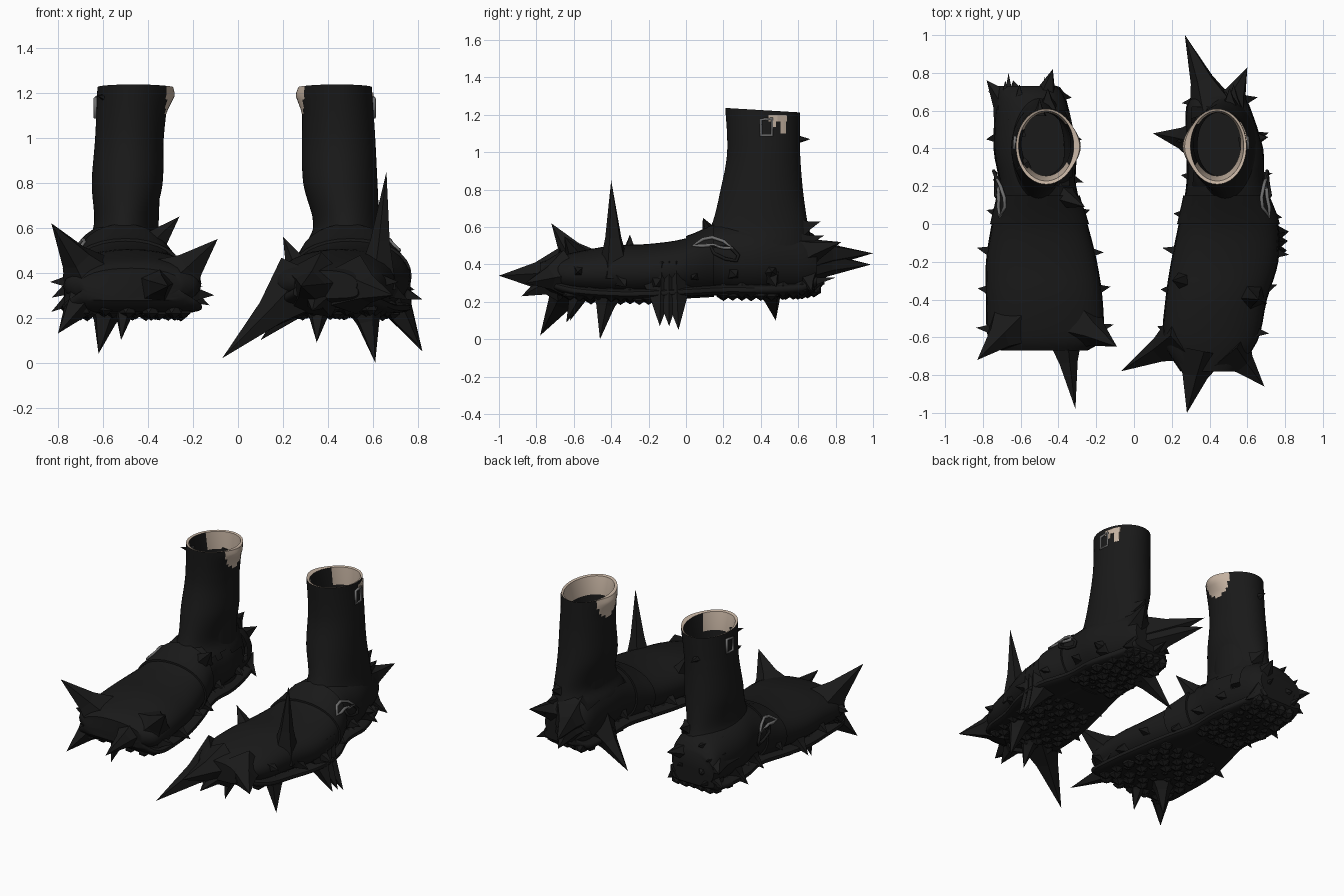
import bpy, bmesh, math, random
from mathutils import Vector

random.seed(4)
if "Cube" in bpy.data.objects:
    bpy.data.objects.remove(bpy.data.objects["Cube"])


def material(name, r, g, b):
    m = bpy.data.materials.new(name)
    m.use_nodes = True
    m.diffuse_color = (r, g, b, 1)
    node = m.node_tree.nodes["Principled BSDF"]
    node.inputs["Base Color"].default_value = (r, g, b, 1)
    node.inputs["Roughness"].default_value = 0.7
    return m


LEATHER = material("black leather", 0.010, 0.010, 0.010)
LINING = material("tan lining", 0.56, 0.45, 0.36)
METAL = material("grey metal", 0.16, 0.16, 0.16)


def finish(bm, name, mats, smooth=True):
    bmesh.ops.recalc_face_normals(bm, faces=bm.faces)
    mesh = bpy.data.meshes.new(name)
    bm.to_mesh(mesh)
    bm.free()
    ob = bpy.data.objects.new(name, mesh)
    bpy.context.collection.objects.link(ob)
    for m in mats:
        mesh.materials.append(m)
    if smooth:
        bpy.ops.object.select_all(action='DESELECT')
        ob.select_set(True)
        bpy.context.view_layer.objects.active = ob
        bpy.ops.object.shade_smooth_by_angle(angle=math.radians(40))


def loft(bm, rings, rule=None):
    """Skin a list of point rings and close both ends."""
    loops = [[bm.verts.new(p) for p in ring] for ring in rings]
    n = len(loops[0])
    for k, (a, b) in enumerate(zip(loops, loops[1:])):
        for i in range(n):
            j = (i + 1) % n
            f = bm.faces.new((a[i], a[j], b[j], b[i]))
            if rule:
                f.material_index = rule(k, i)
    bm.faces.new(loops[0])
    bm.faces.new(loops[-1])


def power(v, e):
    return math.copysign(abs(v) ** e, v)


def resample(sections, steps):
    """Smoothly resample section tuples (Catmull-Rom)."""
    out = []
    last = len(sections) - 1
    for i in range(last):
        p = [sections[max(0, min(last, i + d))] for d in (-1, 0, 1, 2)]
        for s in range(steps):
            t = s / steps
            out.append([b + 0.5 * t * (c - a + t * (2*a - 5*b + 4*c - d + t * (3*(b - c) + d - a)))
                        for a, b, c, d in zip(*p)])
    return out + [list(sections[-1])]


BOX = 0.94


def foot_ring(side, y, x_in, x_out, low, high, grow=0.0, box=BOX, n=32):
    cx, cz = (x_in + x_out) / 2, (low + high) / 2
    rx, rz = (x_out - x_in) / 2 + grow, (high - low) / 2 + grow
    return [(side * (cx + rx * power(math.cos(a), box)), y, cz + rz * power(math.sin(a), box))
            for a in (math.tau * i / n for i in range(n))]


def foot_side(rows, y, z):
    """Outer x of the foot at a given y and z."""
    _, xi, xo, low, high = min(rows, key=lambda r: abs(r[0] - y))
    s = min(1, abs(z - (low + high) / 2) / ((high - low) / 2)) ** (1 / BOX)
    return (xi + xo) / 2 + (xo - xi) / 2 * math.sqrt(1 - s * s) ** BOX


def spike(bm, tip, base, r, sides=5):
    """Flared pyramid from a buried base to a sharp tip."""
    tip, base = Vector(tip), Vector(base)
    axis = (tip - base).normalized()
    u = axis.orthogonal().normalized()
    v = axis.cross(u)
    rings = []
    for t, k in ((-0.1, 1.4), (0.35, 0.65)):
        rings.append([bm.verts.new(base.lerp(tip, t) + r * k * (u * math.cos(a) + v * math.sin(a)))
                      for a in (math.tau * i / sides for i in range(sides))])
    point = bm.verts.new(tip)
    for i in range(sides):
        j = (i + 1) % sides
        bm.faces.new((rings[0][i], rings[0][j], rings[1][j], rings[1][i]))
        bm.faces.new((rings[1][i], rings[1][j], point))
    bm.faces.new(rings[0])


def wire(name, points, r, mat):
    cu = bpy.data.curves.new(name, 'CURVE')
    cu.dimensions = '3D'
    cu.bevel_depth = r
    cu.bevel_resolution = 1
    sp = cu.splines.new('POLY')
    sp.points.add(len(points) - 1)
    for p, co in zip(sp.points, points):
        p.co = (*co, 1)
    sp.use_cyclic_u = True
    cu.materials.append(mat)
    bpy.context.collection.objects.link(bpy.data.objects.new(name, cu))


def build_boot(label, side, foot, shaft, spikes):
    # Foot upper, sole and instep strap; the upper is open under the shaft
    dense = resample(foot, 4)
    strap = [s for s in dense if -0.02 < s[0] < 0.18]
    z, xi, xo, yf, yb = shaft[-1]
    mid_x, mid_y = side * (xi + xo) / 2, (yf + yb) / 2
    for part, rings in (
            ("foot", [foot_ring(side, *s) for s in dense]),
            ("sole", [foot_ring(side, *s[:3], s[3], s[3] + 0.05, 0.004, 0.6) for s in dense]),
            ("instep_strap", [foot_ring(side, *s, grow=0.012) for s in strap])):
        bm = bmesh.new()
        loft(bm, rings)
        if part == "foot":
            inside = [f for f in bm.faces for c in [f.calc_center_median()]
                      if c.z > 0.4 and abs(c.x - mid_x) < 0.13 and abs(c.y - mid_y) < 0.2]
            bmesh.ops.delete(bm, geom=inside, context='FACES')
        finish(bm, f"{label}_{part}", [LEATHER])

    # Tread lugs, with a bare arch
    bm = bmesh.new()
    for row, s in enumerate(dense[3:-4]):
        if s in strap:
            continue
        for k in range(5):
            x = s[1] + (s[2] - s[1]) * (0.13 + 0.17 * k + 0.06 * (row % 2))
            new = bmesh.ops.create_icosphere(bm, subdivisions=1, radius=0.044)["verts"]
            bmesh.ops.translate(bm, verts=new, vec=(
                side * x, s[0], s[3] + 0.018 + random.uniform(-.01, .01)))
    finish(bm, label + "_tread", [LEATHER])

    # Shaft: outer wall, rim and hollow lined inside
    n = 64
    rows = resample(shaft, 12)
    outer = len(rows)
    rows += [(z - 0.005, xi + .014, xo - .014, yf + .018, yb - .012),
             (z - 0.12, xi + .03, xo - .03, yf + .045, yb - .02),
             (0.56, xi + .05, xo - .03, yf + .045, yb - .02),
             (0.275, xi + .05, xo - .03, yf + .045, yb - .02)]

    def shaft_ring(k, row):
        z, xi, xo, yf, yb = row
        pts = []
        for i in range(n):
            c, s = math.cos(math.tau * i / n), math.sin(math.tau * i / n)
            flare = 0.03 * max(0, -c) ** 8 * max(0, 1 - abs(z - 1.19) / 0.08) if k < outer else 0
            tilt = -0.012 * s if z > 1.05 else 0
            pts.append((side * ((xi + xo) / 2 + (xo - xi) / 2 * c - flare),
                        (yf + yb) / 2 + (yb - yf) / 2 * s, z + tilt))
        return pts

    def lining(k, i):
        off = (i + 1 - n / 2) / n
        if k == outer - 1:
            return 1
        if k >= outer:
            torn = side < 0 and abs(off) > 0.42
            return int(k == outer and abs(off) > 0.1 and not torn)
        mid = (rows[k][0] + rows[k + 1][0]) / 2
        return int((off / 0.085) ** 2 + ((mid - 1.21) / 0.12) ** 2 < 1)

    bm = bmesh.new()
    loft(bm, [shaft_ring(k, r) for k, r in enumerate(rows)], lining)
    finish(bm, label + "_shaft", [LEATHER, LINING])

    def rim_x(y, out):
        t = (y - mid_y) / ((yb - yf) / 2)
        return mid_x + side * ((xo - xi) / 2 * math.sqrt(1 - t * t) + out)

    # Buckles: metal frame and leather loop on the instep, small frame near the rim
    for part, mat, points in (
            ("instep_buckle", METAL, ((.04, .50), (.09, .535), (.14, .545), (.20, .525), (.25, .485),
                                      (.20, .49), (.14, .505), (.09, .50))),
            ("instep_loop", LEATHER, ((.13, .50), (.24, .49), (.28, .45), (.27, .42), (.21, .43), (.15, .46)))):
        wire(f"{label}_{part}", [(side * (foot_side(dense, y, z) + 0.02), y, z) for y, z in points], 0.010, mat)
    wire(label + "_rim_buckle", [(rim_x(y, 0.009), y, z) for y, z in (
        (.40, 1.09), (.40, 1.175), (.46, 1.18), (.46, 1.09))], 0.009, METAL)

    # Torn tan tab beside the left rim buckle
    if side > 0:
        bm = bmesh.new()
        for y0, y1, low, high in ((.44, .54, 1.165, 1.20), (.455, .48, 1.135, 1.17), (.505, .535, 1.10, 1.17)):
            loft(bm, [[(rim_x(y, o), y, z) for o, z in ((.001, low), (.009, low), (.009, high), (.001, high))]
                      for y in (y0, (y0 + y1) / 2, y1)])
        finish(bm, label + "_rim_tab", [LINING], False)

    # Large spikes, then small random ones around the welt and heel
    bm = bmesh.new()
    for tip, base, r in spikes:
        spike(bm, (side * tip[0], *tip[1:]), (side * base[0], *base[1:]), r)
    for s in dense[3:-2:4]:
        for edge, out in ((s[1], -1), (s[2], 1)):
            h = s[3] + random.uniform(0.06, 0.14)
            d = random.uniform(0.03, 0.06)
            spike(bm, (side * (edge + out * d), s[0] + random.uniform(-.03, .03), h - random.uniform(0, .08)),
                  (side * (edge - out * 0.05), s[0], h), 0.05, 4)
    heel = foot[0]
    for k in range(5):
        hx = heel[1] + (heel[2] - heel[1]) * random.uniform(0.1, 0.9)
        h = 0.3 + 0.075 * k
        spike(bm, (side * hx, 0.8 - 0.02 * k, h + 0.03), (side * hx, 0.63, h), 0.045, 4)
    finish(bm, label + "_spikes", [LEATHER], False)


# Foot rows: y, inner x, outer x, bottom, top.  Shaft rows: z, inner x, outer x, front, back.
right_foot = [(.73, .41, .72, .29, .50), (.65, .36, .73, .25, .58), (.4, .31, .74, .24, .62),
              (.2, .31, .71, .24, .62), (0, .25, .75, .23, .54), (-.2, .20, .78, .22, .51),
              (-.4, .17, .78, .22, .50), (-.6, .17, .77, .23, .46), (-.67, .25, .70, .28, .42)]
left_foot = [(.70, .34, .57, .29, .50), (.62, .28, .61, .25, .58), (.4, .28, .68, .24, .62),
             (.2, .28, .69, .24, .62), (0, .24, .76, .23, .54), (-.2, .20, .76, .22, .51),
             (-.4, .17, .70, .22, .50), (-.62, .16, .65, .24, .46), (-.78, .25, .53, .29, .41)]
right_shaft = [(.42, .31, .71, .02, .70), (.52, .34, .68, .08, .68), (.62, .37, .64, .14, .65),
               (.8, .335, .65, .185, .625), (1.0, .33, .635, .22, .61), (1.225, .305, .625, .21, .61)]
left_shaft = [(.42, .28, .67, .02, .68), (.52, .30, .65, .08, .67), (.62, .335, .63, .14, .65),
              (.8, .29, .62, .185, .625), (1.0, .285, .61, .22, .61), (1.225, .285, .595, .21, .61)]

build_boot("right_boot", -1, right_foot, right_shaft, [
    ((.83, -.72, .62), (.66, -.55, .38), .11), ((.09, -.65, .55), (.27, -.54, .37), .11),
    ((.31, -.98, .34), (.37, -.60, .34), .08), ((.62, -.46, .04), (.58, -.42, .26), .08),
    ((.78, .76, .42), (.64, .60, .42), .11), ((.43, .82, .50), (.48, .64, .46), .08),
    ((.64, .76, .38), (.60, .62, .40), .10), ((.26, .09, .65), (.40, .16, .50), .08),
    ((.80, -.70, .13), (.68, -.56, .30), .09), ((.52, -.62, .10), (.50, -.55, .28), .06),
    ((.63, .28, 1.19), (.57, .32, 1.17), .025), ((.50, .665, 1.07), (.50, .58, 1.07), .03)])
build_boot("left_boot", 1, left_foot, left_shaft, [
    ((.66, -.40, .85), (.62, -.38, .38), .07), ((-.07, -.78, .02), (.26, -.60, .32), .11),
    ((.28, -1.0, .34), (.34, -.70, .34), .11), ((.69, -.86, .30), (.52, -.68, .34), .10),
    ((.33, -.88, .23), (.36, -.68, .32), .09), ((.35, -.64, .09), (.36, -.56, .28), .07),
    ((.61, -.46, 0), (.56, -.42, .27), .08), ((.82, -.04, .05), (.66, -.06, .32), .10),
    ((.81, -.14, .07), (.66, -.14, .32), .10), ((.815, -.09, .07), (.66, -.10, .32), .10),
    ((.27, 1.0, .46), (.41, .64, .45), .10), ((.27, .99, .40), (.41, .64, .40), .10),
    ((.10, .48, .10), (.34, .44, .32), .09), ((.71, .46, .36), (.60, .45, .36), .07),
    ((.60, .83, .52), (.51, .62, .46), .09), ((.20, -.30, .56), (.28, -.30, .40), .07)])
